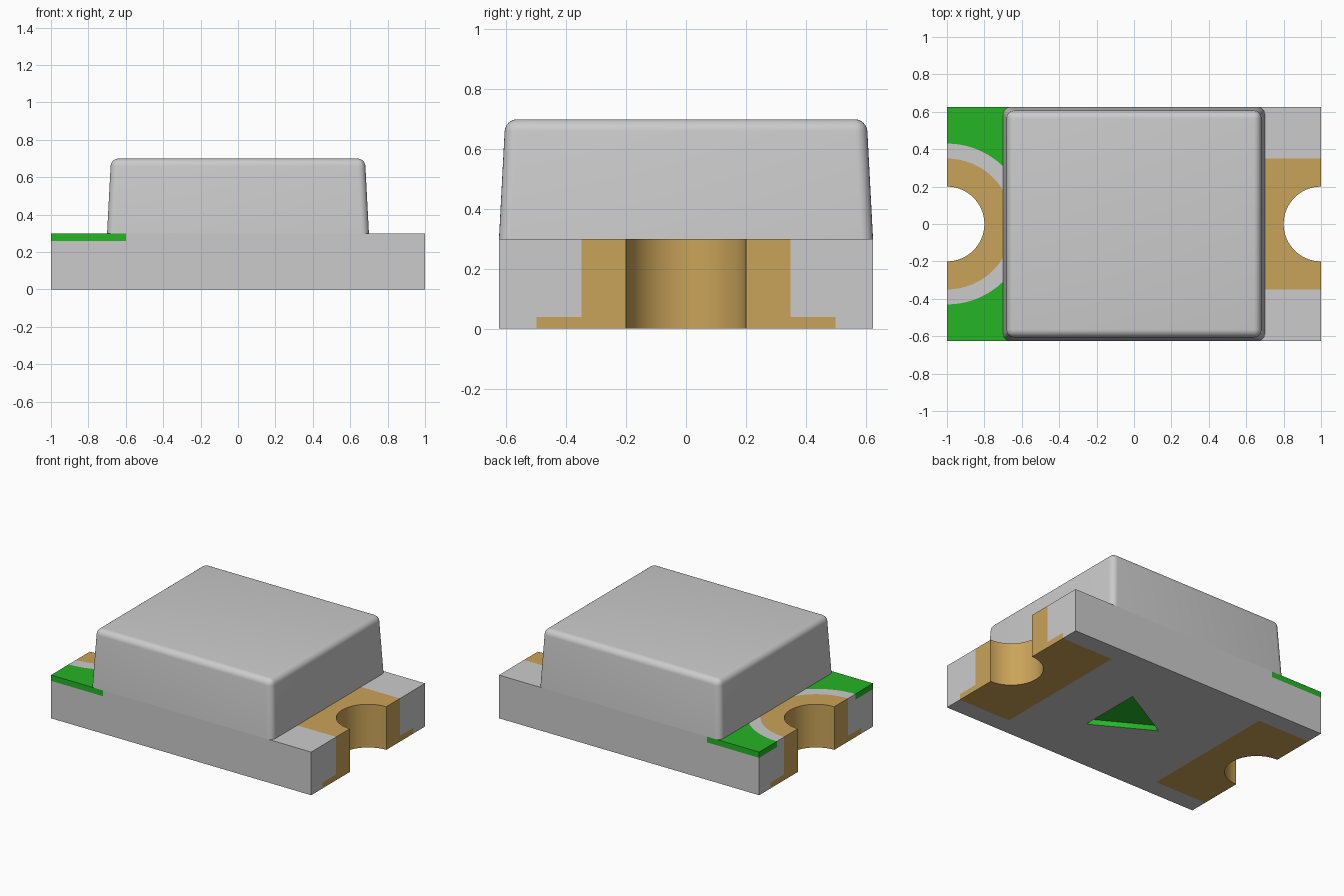
import bpy, bmesh
from math import cos, sin, radians, acos, degrees

cube = bpy.data.objects.get("Cube")
if cube:
    bpy.data.objects.remove(cube, do_unlink=True)


def material(name, rgb):
    m = bpy.data.materials.new(name)
    m.use_nodes = True
    m.diffuse_color = (*rgb, 1)
    m.node_tree.nodes["Principled BSDF"].inputs["Base Color"].default_value = (*rgb, 1)
    return m


grey = material("light_grey", (0.6, 0.6, 0.6))
gold = material("gold", (0.59, 0.37, 0.1))
green = material("green", (0.018, 0.46, 0.018))


def finish(name, bm, *mats):
    me = bpy.data.meshes.new(name)
    bm.to_mesh(me)
    bm.free()
    for m in mats:
        me.materials.append(m)
    ob = bpy.data.objects.new(name, me)
    bpy.context.collection.objects.link(ob)
    bpy.ops.object.select_all(action='DESELECT')
    ob.select_set(True)
    bpy.context.view_layer.objects.active = ob
    bpy.ops.object.shade_smooth_by_angle(angle=radians(30))
    return ob


def arc(side, r, a0, a1, n=16):
    """Arc about the middle of an end; 0 degrees points to the model centre."""
    angles = [radians(a0 + (a1 - a0) * i / n) for i in range(n + 1)]
    return [(side * (1 - r * cos(a)), r * sin(a)) for a in angles]


def half_prisms(name, layers, *mats):
    """Extrude half outlines (y >= 0), open them at y = 0 and mirror them."""
    bm = bmesh.new()
    for pts, z0, z1 in layers:
        face = bm.faces.new([bm.verts.new((x, y, z0)) for x, y in pts])
        top = bmesh.ops.extrude_face_region(bm, geom=[face], use_keep_orig=True)["geom"]
        bmesh.ops.translate(bm, vec=(0, 0, z1 - z0),
                            verts=[v for v in top if isinstance(v, bmesh.types.BMVert)])
    bmesh.ops.recalc_face_normals(bm, faces=bm.faces)
    middle = [f for f in bm.faces if all(abs(v.co.y) < 1e-6 for v in f.verts)]
    bmesh.ops.delete(bm, geom=middle, context='FACES')
    # walls of the underside pocket take the second colour
    if len(mats) > 1:
        for f in bm.faces:
            c = f.calc_center_median()
            if abs(f.normal.z) < 0.5 and abs(c.x) < 0.3 and c.y < 0.3:
                f.material_index = 1
    ob = finish(name, bm, *mats)
    mod = ob.modifiers.new("mirror", 'MIRROR')
    mod.use_axis = (False, True, False)
    mod.merge_threshold = 0.0001
    return ob


W, PAD, TOP, MASK = 0.625, 0.04, 0.3, 0.26
INNER = 0.6                                  # inner ends of pads and mask
pocket = [(-0.2, 0), (0.2, 0.225), (0.2, 0)]
ring_start = degrees(acos((1 - INNER) / 0.43))
ring = arc(-1, 0.43, ring_start, 90)         # edge of the green mask
collar = arc(-1, 0.35, 90, 0)                # edge of the round gold land
right_side = [(INNER, 0), (INNER, 0.35), (1, 0.35), (1, W)]

# Substrate in three layers, with a pocket below
half_prisms("substrate", [
    ([(-INNER, 0)] + pocket + [(INNER, 0), (INNER, 0.5), (1, 0.5), (1, W),
     (-1, W), (-1, 0.5), (-INNER, 0.5)], 0, PAD),
    (right_side + [(-1, W)] + collar, PAD, MASK),
    (right_side + [(-INNER, W)] + ring + collar, MASK, TOP),
], grey, green)
half_prisms("polarity_mark", [(pocket, PAD - 0.003, PAD)], green)

# Green mask around the round land
half_prisms("solder_mask", [([(-INNER, W)] + ring + [(-1, W)], MASK, TOP)], green)

# Notched gold terminals: wide pad below, narrower column above
for side, label in ((1, "left"), (-1, "right")):
    notch = arc(side, 0.2, 0, 90)
    pad = [(side * INNER, 0)] + notch + [(side, 0.5), (side * INNER, 0.5)]
    if side > 0:
        column = [(INNER, 0)] + notch + [(1, 0.35), (INNER, 0.35)]
    else:
        column = notch + collar
    half_prisms(label + "_terminal", [(pad, 0, PAD), (column, PAD, TOP)], gold)

# Tapered lens with rounded upper and corner edges
bm = bmesh.new()
bmesh.ops.create_cube(bm, size=2)
for v in bm.verts:
    draft = 0.021 if v.co.z > 0 else 0
    v.co = (v.co.x * (0.7 - draft), v.co.y * (W - draft), 0.7 if draft else TOP)
edges = [e for e in bm.edges if any(v.co.z > 0.5 for v in e.verts)]
bmesh.ops.bevel(bm, geom=edges, offset=0.04, segments=6, profile=0.5, affect='EDGES')
finish("lens", bm, grey)
